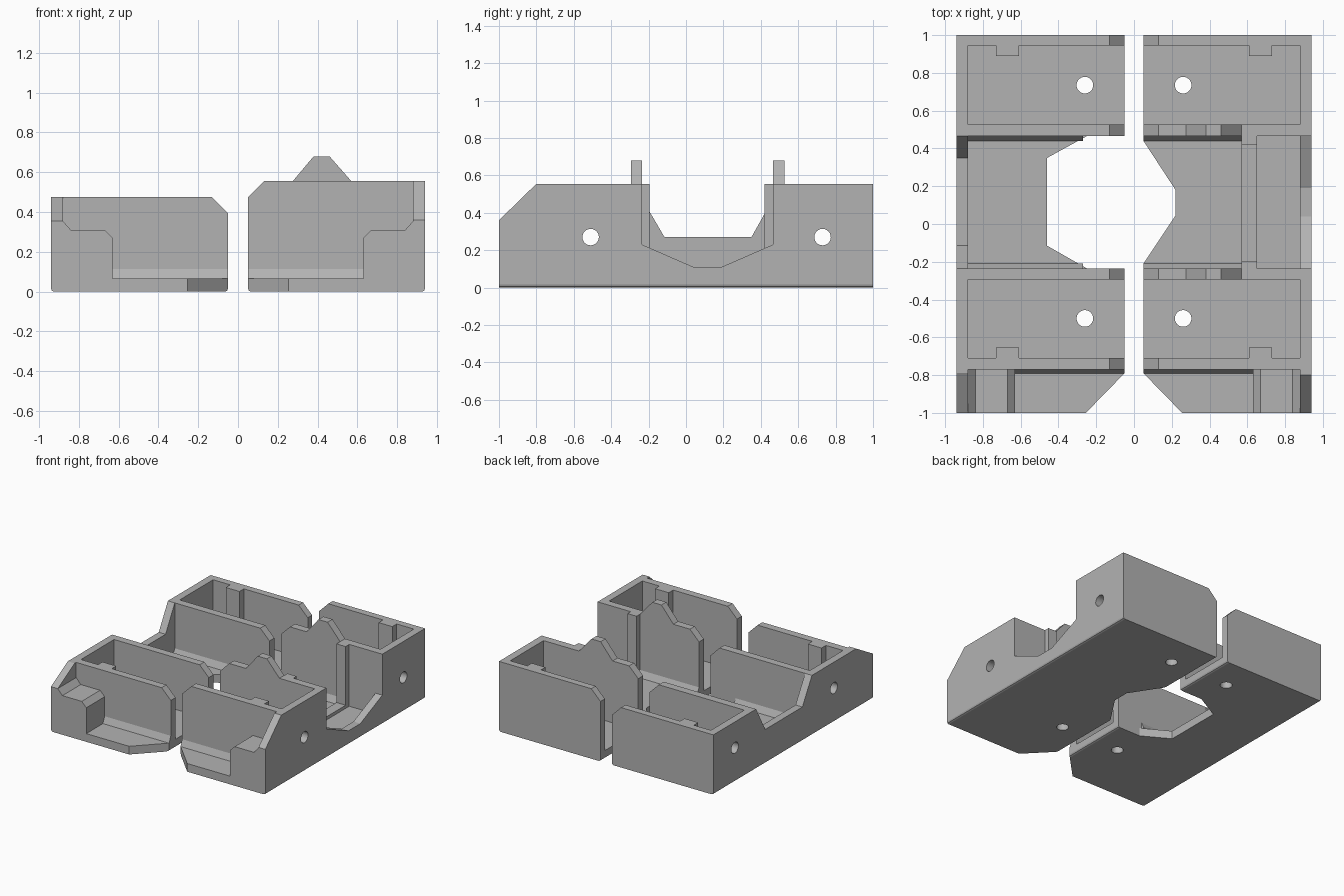
import bpy
import bmesh
from mathutils import Vector

if "Cube" in bpy.data.objects:
    bpy.data.objects.remove(bpy.data.objects["Cube"], do_unlink=True)

GREY = (0.45, 0.45, 0.45, 1)
grey = bpy.data.materials.new("plain grey")
grey.use_nodes = True
grey.diffuse_color = GREY
grey.node_tree.nodes["Principled BSDF"].inputs["Base Color"].default_value = GREY

FLOOR = 0.065
OUT, INNER, WALL = 0.94, 0.05, 0.88   # outer face, middle gap, inside of side wall


def prism(name, pts, axis, a, b, side=1, soften=False):
    """Extrude a flat profile along an axis from a to b; side mirrors x."""
    place = {"x": lambda u, v, t: (side * t, u, v),
             "y": lambda u, v, t: (side * u, t, v),
             "z": lambda u, v, t: (side * u, v, t)}[axis]
    bm = bmesh.new()
    face = bm.faces.new([bm.verts.new(place(u, v, a)) for u, v in pts])
    ext = bmesh.ops.extrude_face_region(bm, geom=[face])
    shift = Vector(place(0, 0, b)) - Vector(place(0, 0, a))
    moved = [g for g in ext["geom"] if isinstance(g, bmesh.types.BMVert)]
    bmesh.ops.translate(bm, verts=moved, vec=shift)
    bmesh.ops.recalc_face_normals(bm, faces=bm.faces)
    if soften:
        # round the long lower edges of a floor
        edges = [e for e in bm.edges
                 if all(v.co.z < 0.001 for v in e.verts)
                 and abs(e.verts[0].co.x - e.verts[1].co.x) < 0.001
                 and (abs(e.verts[0].co.x) > 0.9 or abs(e.verts[0].co.x) < 0.1)]
        bmesh.ops.bevel(bm, geom=edges, offset=0.016, segments=2,
                        profile=0.5, affect="EDGES")
    mesh = bpy.data.meshes.new(name)
    bm.to_mesh(mesh)
    bm.free()
    mesh.materials.append(grey)
    obj = bpy.data.objects.new(name, mesh)
    bpy.context.scene.collection.objects.link(obj)
    return obj


def drill(target, location, axis):
    """Cut a round screw hole."""
    rot = (0, 1.5708, 0) if axis == "x" else (0, 0, 0)
    bpy.ops.mesh.primitive_cylinder_add(vertices=32, radius=0.044, depth=0.3,
                                        location=location, rotation=rot)
    cutter = bpy.context.object
    cutter.name = "hole_cutter"
    cutter.data.materials.append(grey)
    cutter.hide_render = True
    cutter.hide_set(True)
    cutter.display_type = "WIRE"
    mod = target.modifiers.new("screw hole", "BOOLEAN")
    mod.operation = "DIFFERENCE"
    mod.solver = "EXACT"
    mod.object = cutter


def build_half(label, s, top, opening, cutout, slope_y, slope_z):
    # floor with cut front corner and middle opening
    outline = [(0.255, -1), (OUT, -1), (OUT, 1), (INNER, 1)]
    outline += opening + [(INNER, -0.79)]
    floor = prism(label + "_floor", outline, "z", 0, FLOOR, s, soften=True)
    for y in (-0.50, 0.735):
        drill(floor, (s * 0.26, y, 0), "z")

    # long outer wall with sloped front and a dip in the middle
    side = [(-1, FLOOR), (-1, slope_z), (slope_y, top)] + cutout
    side += [(1, top), (1, FLOOR)]
    wall = prism(label + "_side_wall", side, "x", WALL, OUT, s)
    for y in (-0.51, 0.73):
        drill(wall, (s * 0.91, y, 0.27), "x")

    # cross walls, chamfered towards the middle gap
    plain = [(INNER, FLOOR), (WALL, FLOOR), (WALL, top)]
    corner = [(0.13, top), (INNER, top - 0.08)]
    crest = [(0.57, top), (0.46, 0.68), (0.38, 0.68), (0.275, top)]
    for name, y0, y1, raised in (("front", -0.77, -0.71, False),
                                 ("front_inner", -0.295, -0.235, True),
                                 ("back_inner", 0.465, 0.527, True),
                                 ("back", 0.945, 1.0, False)):
        peak = crest if raised and s > 0 else []
        prism(f"{label}_{name}_wall", plain + peak + corner, "y", y0, y1, s)

    # upright ribs inside the compartments
    for name, y0, y1 in (("front", -0.71, -0.655), ("back", 0.89, 0.945)):
        rib = [(0.61, y0), (0.73, y0), (0.73, y1), (0.61, y1)]
        prism(f"{label}_{name}_rib", rib, "z", FLOOR, top, s)

    # stepped block in the front corner
    block = [(0.63, FLOOR), (WALL, FLOOR), (WALL, 0.355), (0.84, 0.31),
             (0.67, 0.31), (0.63, 0.27)]
    prism(label + "_corner_block", block, "y", -1, -0.77, s)

    # fillets where cross walls meet the floor
    start, end = (INNER, 0.57) if s > 0 else (0.27, WALL)
    for name, y, d, x0, x1 in (("front", -0.77, -0.022, INNER, 0.63),
                               ("slot_front", -0.235, 0.025, start, end),
                               ("slot_back", 0.465, -0.025, start, end)):
        tri = [(y, FLOOR), (y + d, FLOOR), (y, FLOOR + 0.05)]
        prism(f"{label}_{name}_fillet", tri, "x", x0, x1, s)


build_half("left", 1, 0.555,
           [(INNER, 0.44), (0.22, 0.18), (0.22, 0.045), (INNER, -0.21)],
           [(-0.235, 0.555), (-0.235, 0.23), (0.04, 0.11), (0.19, 0.11),
            (0.465, 0.23), (0.465, 0.555)], -0.80, 0.36)
build_half("right", -1, 0.475,
           [(INNER, 0.465), (0.25, 0.465), (0.46, 0.35), (0.46, -0.115),
            (0.25, -0.235), (INNER, -0.235)],
           [(-0.235, 0.475), (-0.115, 0.27), (0.35, 0.27), (0.465, 0.475)],
           -0.79, 0.355)

# guide posts and low sill in the left half's slot
for name, y0, y1, z in (("front_post", -0.235, -0.195, 0.555),
                        ("back_post", 0.42, 0.465, 0.555),
                        ("slot_sill", -0.195, 0.42, 0.09)):
    prism(name, [(0.57, y0), (0.65, y0), (0.65, y1), (0.57, y1)], "z", FLOOR, z)
